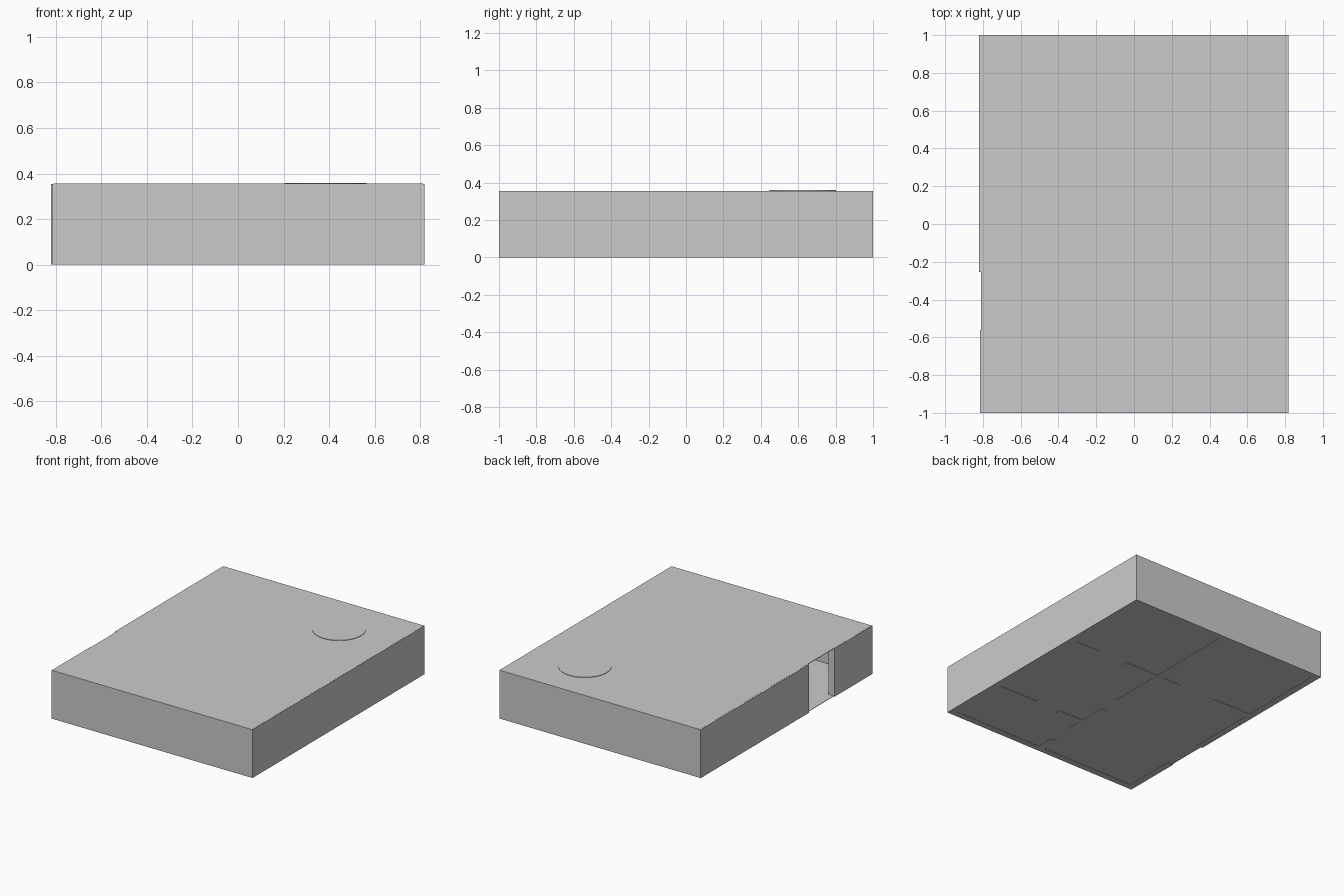
import bpy, bmesh
from mathutils import Matrix, Vector

if "Cube" in bpy.data.objects:
    bpy.data.objects.remove(bpy.data.objects["Cube"])

H = 0.355   # wall height
T = 0.047   # wall thickness


def box(name, x0, x1, y0, y1, z0=0.0, z1=H):
    me = bpy.data.meshes.new(name)
    bm = bmesh.new()
    size = Matrix.Diagonal((x1 - x0, y1 - y0, z1 - z0, 1))
    pos = Matrix.Translation(Vector((x0 + x1, y0 + y1, z0 + z1)) / 2)
    bmesh.ops.create_cube(bm, size=1, matrix=pos @ size)
    bm.to_mesh(me)
    bm.free()
    ob = bpy.data.objects.new(name, me)
    bpy.context.collection.objects.link(ob)
    return ob


def wall_along_x(name, y, spans):
    for i, (a, b) in enumerate(spans):
        box(f"{name}_{i + 1}", a, b, y, y + T)


def wall_along_y(name, x, spans):
    for i, (a, b) in enumerate(spans):
        box(f"{name}_{i + 1}", x, x + T, a, b)


# Outer walls, with the full-height entrance gap on the left side
wall_along_x("front_wall", -1.0, [(-0.815, 0.818)])
wall_along_x("back_wall", 1.0 - T, [(-0.82, 0.818)])
wall_along_y("right_wall", 0.818 - T, [(-1 + T, 1 - T)])
wall_along_y("left_wall_front", -0.815, [(-1 + T, -0.56)])
wall_along_y("left_wall_back", -0.82, [(-0.255, 1 - T)])

# Interior partitions, with doorway gaps
wall_along_y("centre_partition", 0.0,
             [(-1 + T, -0.82), (-0.65, -0.285), (-0.135, 1 - T)])
wall_along_x("rear_partition", 0.255,
             [(-0.82 + T, -0.46), (-0.17, 0.0), (T, 0.325), (0.55, 0.818 - T)])
wall_along_x("front_room_partition", -0.54, [(T, 0.253), (0.438, 0.818 - T)])

# Floor and flat roof, a hair inside / above the wall ends
box("floor", -0.81, 0.812, -0.998, 0.998, 0.002, 0.005)
box("roof", -0.81, 0.812, -0.998, 0.998, H - 0.003, H + 0.0005)

# Low round disc set in the roof
bpy.ops.mesh.primitive_cylinder_add(vertices=48, radius=0.178, depth=0.008,
                                    location=(0.385, 0.625, H))
disc = bpy.context.object
disc.name = "roof_disc"
bpy.ops.object.shade_smooth_by_angle()
